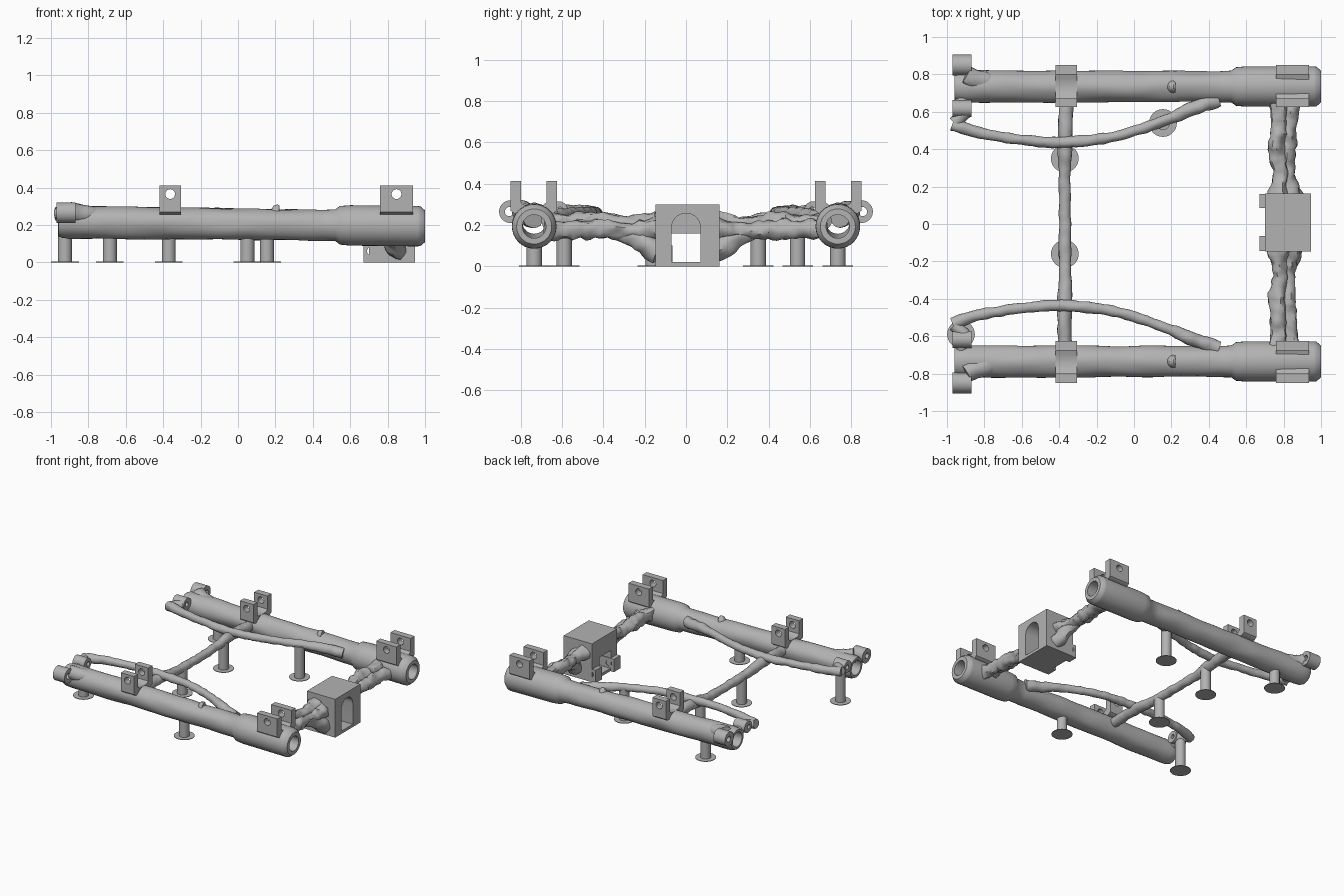
import bpy, bmesh
from math import cos, sin, pi, radians
from mathutils import Vector, Matrix, noise

if "Cube" in bpy.data.objects:
    bpy.data.objects.remove(bpy.data.objects["Cube"], do_unlink=True)

GREY = (0.45, 0.45, 0.45, 1)
metal = bpy.data.materials.new("plain_grey")
metal.use_nodes = True
metal.diffuse_color = GREY
metal.node_tree.nodes["Principled BSDF"].inputs["Base Color"].default_value = GREY


def add_object(name, mesh, angle=40):
    obj = bpy.data.objects.new(name, mesh)
    bpy.context.collection.objects.link(obj)
    mesh.materials.clear()
    mesh.materials.append(metal)
    bpy.ops.object.select_all(action="DESELECT")
    obj.select_set(True)
    bpy.context.view_layer.objects.active = obj
    bpy.ops.object.shade_smooth_by_angle(angle=radians(angle))
    return obj


def skin_rings(name, rings, caps=True, loop=False):
    """Join a row of vertex rings into one surface."""
    bm = bmesh.new()
    rows = [[bm.verts.new(p) for p in ring] for ring in rings]
    pairs = list(zip(rows, rows[1:])) + ([(rows[-1], rows[0])] if loop else [])
    for a, b in pairs:
        for i in range(len(a)):
            j = (i + 1) % len(a)
            bm.faces.new((a[i], a[j], b[j], b[i]))
    if caps and not loop:
        bm.faces.new(rows[0])
        bm.faces.new(rows[-1])
    bmesh.ops.recalc_face_normals(bm, faces=bm.faces)
    mesh = bpy.data.meshes.new(name)
    bm.to_mesh(mesh)
    bm.free()
    return add_object(name, mesh)


def strand(name, points, lumps=0.2, sides=16, step=0.02):
    """Organic rod through (x, y, z, radius) points."""
    pts = [Vector(p) for p in points]
    pts = [2 * pts[0] - pts[1]] + pts + [2 * pts[-1] - pts[-2]]
    path = []
    for a, b, c, d in zip(pts, pts[1:], pts[2:], pts[3:]):
        n = max(2, int((c - b).length / step))
        for k in range(n):
            t = k / n
            path.append(0.5 * (2 * b + (c - a) * t + (2 * a - 5 * b + 4 * c - d) * t * t
                               + (3 * b - a - 3 * c + d) * t ** 3))
    path.append(pts[-2])
    rings = []
    for i, p in enumerate(path):
        tangent = (path[min(i + 1, len(path) - 1)] - path[max(i - 1, 0)]).to_3d().normalized()
        side = tangent.cross(Vector((0, 0, 1))).normalized()
        up = side.cross(tangent)
        ring = []
        for k in range(sides):
            a = 2 * pi * k / sides
            out = side * cos(a) + up * sin(a)
            q = p.to_3d() + out * p.w
            ring.append(q + out * p.w * lumps * noise.noise(q * 22))
        rings.append(ring)
    return skin_rings(name, rings)


def circle(cx, cy, r, n=28):
    return [(cx + r * cos(2 * pi * k / n), cy + r * sin(2 * pi * k / n)) for k in range(n)]


def rect(x0, x1, y0, y1):
    return [(x0, y0), (x1, y0), (x1, y1), (x0, y1)]


# Local profile plane and extrusion direction for each axis
AXES = {"x": Matrix(((0, 0, 1), (1, 0, 0), (0, 1, 0))),
        "y": Matrix(((1, 0, 0), (0, 0, -1), (0, 1, 0))),
        "z": Matrix.Identity(3)}


def extrude(name, axis, start, end, *outlines):
    """Fill the outlines (first outside, then holes) and extrude them along an axis."""
    curve = bpy.data.curves.new(name, "CURVE")
    curve.dimensions = "2D"
    curve.fill_mode = "BOTH"
    curve.extrude = abs(end - start) / 2
    for outline in outlines:
        spline = curve.splines.new("POLY")
        spline.points.add(len(outline) - 1)
        for point, (u, v) in zip(spline.points, outline):
            point.co = (u, v, 0, 1)
        spline.use_cyclic_u = True
    helper = bpy.data.objects.new(name + "_helper", curve)
    bpy.context.collection.objects.link(helper)
    graph = bpy.context.evaluated_depsgraph_get()
    mesh = bpy.data.meshes.new_from_object(helper.evaluated_get(graph))
    bpy.data.objects.remove(helper, do_unlink=True)
    bm = bmesh.new()
    bm.from_mesh(mesh)
    bmesh.ops.remove_doubles(bm, verts=bm.verts, dist=1e-5)
    bmesh.ops.recalc_face_normals(bm, faces=bm.faces)
    bm.to_mesh(mesh)
    bm.free()
    turn = AXES[axis]
    shift = Vector([(start + end) / 2 if a == axis else 0 for a in "xyz"])
    mesh.transform(Matrix.Translation(shift) @ turn.to_4x4())
    return add_object(name, mesh)


RAIL_Y = 0.735


def rail_z(x):
    return 0.204 - 0.011 * x


def rail(name, s):
    """Hollow rail turned from a closed profile, with a thicker sleeve at one end."""
    outer = [(-0.96, 0.075), (-0.94, 0.083)]
    outer += [(-0.9 + 0.05 * k, 0.087 - 0.0002 * k) for k in range(28)]
    outer += [(0.52, 0.085), (0.545, 0.103), (0.6, 0.108), (0.96, 0.108), (0.975, 0.106), (1.0, 0.085)]
    profile = outer + [(1.0, 0.057), (-0.96, 0.057)]
    rings = []
    for x, r in profile:
        wobble = 0.006 if -0.92 < x < 0.5 else 0
        ring = []
        for k in range(32):
            a = 2 * pi * k / 32
            rr = r + wobble * noise.noise(Vector((x * 6, cos(a) * 1.2, sin(a) * 1.2 + s)))
            ring.append((x, s * RAIL_Y + rr * cos(a), rail_z(x) + rr * sin(a)))
        rings.append(ring)
    skin_rings(name, rings, loop=True)


def clamp(name, s, x0, x1):
    """Saddle with two drilled ears on top of a rail."""
    y0, y1 = 0.625, 0.85
    extrude(name + "_saddle", "x", x0, x1, [(s * y, z) for y, z in (
        (y0, 0.27), (y0 + 0.02, 0.255), (y1 - 0.02, 0.255), (y1, 0.27),
        (y1, 0.31), (y1 - 0.05, 0.31), (y1 - 0.07, 0.295),
        (y0 + 0.07, 0.295), (y0 + 0.05, 0.31), (y0, 0.31))])
    for part, y in (("inner", y0), ("outer", y1 - 0.05)):
        extrude(f"{name}_{part}_ear", "y", s * y, s * (y + 0.05),
                rect(x0, x1, 0.29, 0.412), circle((x0 + x1) / 2, 0.365, 0.026))


for word, s in (("left", 1), ("right", -1)):
    rail(f"{word}_rail", s)
    clamp(f"{word}_small_clamp", s, -0.42, -0.305)
    clamp(f"{word}_large_clamp", s, 0.76, 0.935)

    # Bored lugs on the thin rail end and the webs joining them
    extrude(f"{word}_outer_lug", "x", -0.97, -0.87,
            circle(s * 0.85, 0.265, 0.055), circle(s * 0.855, 0.265, 0.022))
    extrude(f"{word}_inner_lug", "x", -0.97, -0.87,
            circle(s * 0.617, 0.27, 0.045), circle(s * 0.61, 0.27, 0.017))
    strand(f"{word}_outer_web", [(-0.9, s * 0.8, 0.27, 0.05), (-0.83, s * 0.765, 0.255, 0.055),
                                 (-0.72, s * 0.74, 0.235, 0.05)])
    strand(f"{word}_inner_web", [(-0.92, s * 0.63, 0.255, 0.035), (-0.92, s * 0.67, 0.24, 0.035)])
    strand(f"{word}_top_knob", [(0.21, s * RAIL_Y, 0.27, 0.035), (0.212, s * RAIL_Y, 0.283, 0.03),
                                (0.222, s * RAIL_Y, 0.285, 0.02)], 0)

    # Bowed side strut
    strand(f"{word}_bowed_strut", [
        (-0.97, s * 0.535, 0.262, 0.036), (-0.84, s * 0.49, 0.264, 0.031), (-0.6, s * 0.45, 0.262, 0.028),
        (-0.37, s * 0.437, 0.255, 0.031), (-0.1, s * 0.468, 0.26, 0.028), (0.15, s * 0.548, 0.255, 0.029),
        (0.3, s * 0.61, 0.24, 0.036), (0.45, s * 0.665, 0.22, 0.04)])
    strand(f"{word}_strut_end_joint", [(-0.96, s * 0.54, 0.262, 0.034), (-0.9, s * 0.6, 0.265, 0.034)])

    # Twin lumpy arms from rail to socket, with a flare down to the socket foot
    for part, dx, dz in (("front", -0.027, 0.02), ("back", 0.03, -0.012)):
        strand(f"{word}_{part}_arm", [
            (0.805 + dx * 1.5, s * 0.68, 0.19 + dz, 0.048), (0.80 + dx, s * 0.55, 0.19 + dz, 0.044),
            (0.79 + dx, s * 0.4, 0.19 + dz, 0.046), (0.80 + dx * 0.6, s * 0.28, 0.182 + dz, 0.04),
            (0.80 + dx, s * 0.2, 0.19 + dz, 0.046), (0.80 + dx, s * 0.13, 0.19 + dz, 0.058)], 0.45)
    strand(f"{word}_arm_flare", [(0.8, s * 0.33, 0.165, 0.035), (0.82, s * 0.24, 0.135, 0.045),
                                 (0.84, s * 0.17, 0.09, 0.055), (0.85, s * 0.13, 0.07, 0.055)], 0.3)

    # Drilled ear on the back of the socket
    y0, y1 = (0.085, 0.16) if s > 0 else (-0.145, -0.065)
    extrude(f"{word}_socket_ear", "y", y0, y1, rect(0.67, 0.78, 0, 0.1), circle(0.715, 0.06, 0.025))

# Cross tie
strand("cross_tie", [(-0.37, -0.68, 0.22, 0.036), (-0.37, -0.45, 0.225, 0.04), (-0.37, -0.25, 0.205, 0.034),
                     (-0.37, 0, 0.2, 0.031), (-0.37, 0.25, 0.205, 0.032), (-0.37, 0.44, 0.225, 0.04),
                     (-0.36, 0.68, 0.22, 0.034)])

# Socket block: arched cavity with a square window through its rear wall
block = rect(-0.147, 0.163, 0, 0.3)
arch = [(-0.07, 0.022), (0.07, 0.022)] + [
    (0.07 * cos(pi * k / 14), 0.187 + 0.07 * sin(pi * k / 14)) for k in range(15)]
extrude("socket_block", "x", 0.76, 0.945, block, arch)
extrude("socket_rear_wall", "x", 0.70, 0.76, block, rect(-0.07, 0.07, 0.022, 0.16))

# Support posts with thin round feet
posts = [(-0.925, -0.59, 0.25), (0.05, -0.735, 0.13), (-0.37, -0.16, 0.2),
         (-0.37, 0.35, 0.21), (0.155, 0.54, 0.25), (-0.685, 0.735, 0.14)]
for i, (x, y, top) in enumerate(posts, 1):
    extrude(f"post_{i}", "z", 0, top, circle(x, y, 0.037))
    extrude(f"post_foot_{i}", "z", 0, 0.004, circle(x, y, 0.074, 36))
